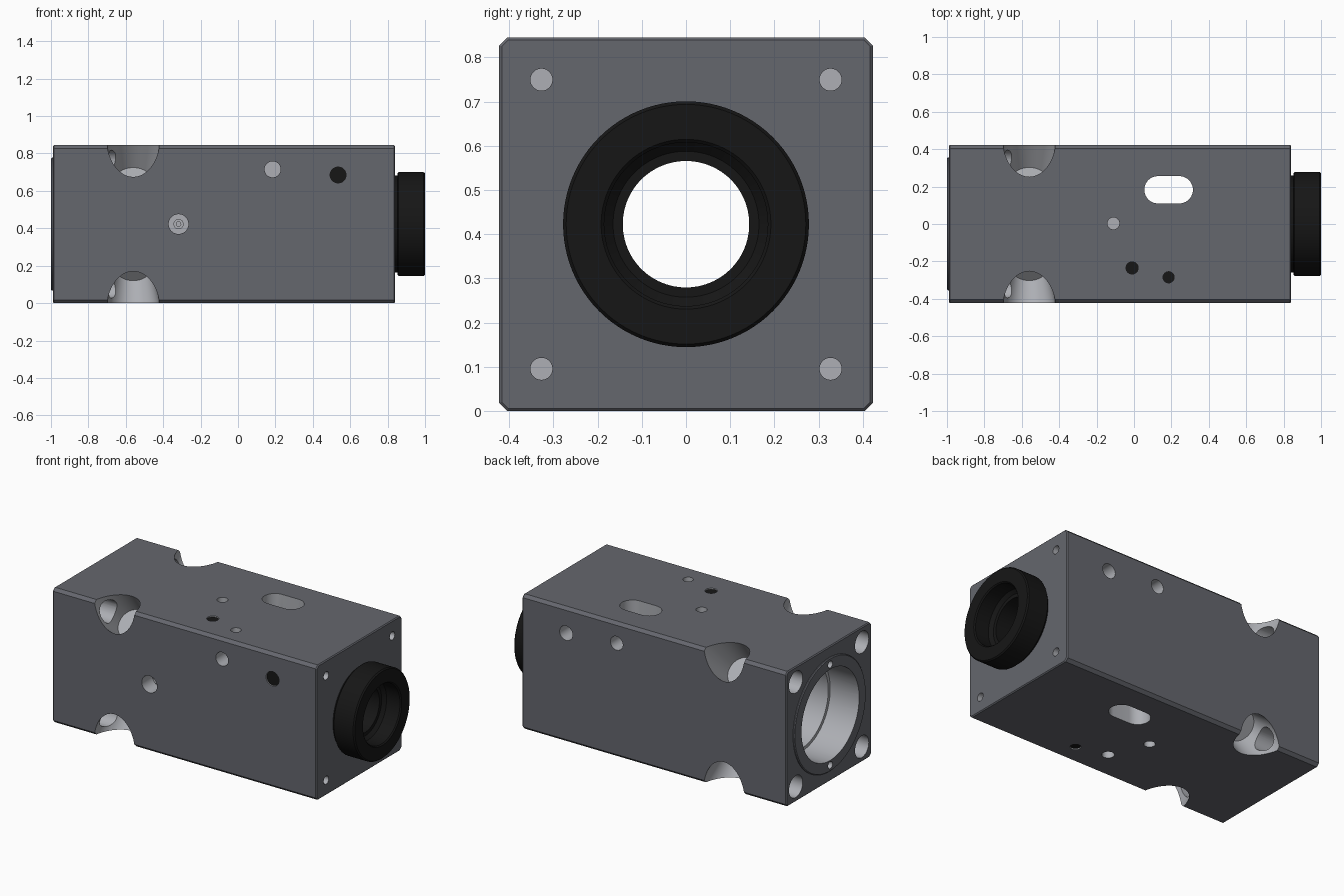
import bpy, bmesh, math
from mathutils import Vector, Matrix

if "Cube" in bpy.data.objects:
    bpy.data.objects.remove(bpy.data.objects["Cube"])

CZ = 0.4225          # height of the bore axis
H = 0.4225           # half width of the square body
X0, X1 = -0.99, 0.84


def material(name, rgb):
    m = bpy.data.materials.new(name)
    m.diffuse_color = (*rgb, 1)
    m.use_nodes = True
    m.node_tree.nodes["Principled BSDF"].inputs["Base Color"].default_value = m.diffuse_color
    return m


DARK = material("dark_anodised", (0.13, 0.135, 0.155))
BARE = material("bare_metal", (0.42, 0.43, 0.46))
BLACK = material("black", (0.008, 0.008, 0.008))


def finish(name, bm, mat):
    bmesh.ops.recalc_face_normals(bm, faces=bm.faces)
    me = bpy.data.meshes.new(name)
    bm.to_mesh(me)
    bm.free()
    me.materials.append(mat)
    ob = bpy.data.objects.new(name, me)
    bpy.context.collection.objects.link(ob)
    return ob


def rod(name, a, b, r, r2=None, mat=BARE, seg=40):
    """Cylinder or cone from point a to point b."""
    a, b = Vector(a), Vector(b)
    bm = bmesh.new()
    turn = (b - a).to_track_quat('Z', 'Y').to_matrix().to_4x4()
    bmesh.ops.create_cone(bm, cap_ends=True, segments=seg, radius1=r,
                          radius2=r if r2 is None else r2, depth=(b - a).length,
                          matrix=Matrix.Translation((a + b) / 2) @ turn)
    return finish(name, bm, mat)


def prism(name, pts, vec, mat, end_bevel=0):
    bm = bmesh.new()
    f = bm.faces.new([bm.verts.new(p) for p in pts])
    out = bmesh.ops.extrude_face_region(bm, geom=[f], use_keep_orig=True)
    bmesh.ops.translate(bm, vec=vec, verts=[v for v in out['geom'] if isinstance(v, bmesh.types.BMVert)])
    bmesh.ops.recalc_face_normals(bm, faces=bm.faces)
    if end_bevel:
        d = Vector(vec).normalized()
        ends = [e for e in bm.edges
                if abs((e.verts[0].co - e.verts[1].co).normalized().dot(d)) < 0.5]
        bmesh.ops.bevel(bm, geom=ends, offset=end_bevel, segments=1, affect='EDGES')
    return finish(name, bm, mat)


def lathe(name, prof, mat, seg=96):
    """Revolve a closed (x, radius) profile about the bore axis."""
    bm = bmesh.new()
    rings = [[bm.verts.new((x, r * math.cos(2 * math.pi * k / seg),
                            CZ + r * math.sin(2 * math.pi * k / seg)))
              for x, r in prof] for k in range(seg)]
    n = len(prof)
    for k in range(seg):
        p, q = rings[k], rings[(k + 1) % seg]
        for i in range(n):
            j = (i + 1) % n
            if prof[i][1] or prof[j][1]:
                bm.faces.new((p[i], p[j], q[j], q[i]))
    bmesh.ops.remove_doubles(bm, verts=bm.verts, dist=1e-6)
    bmesh.ops.dissolve_degenerate(bm, edges=bm.edges, dist=1e-6)
    return finish(name, bm, mat)


def combine(target, tool, op='DIFFERENCE'):
    m = target.modifiers.new("bool", 'BOOLEAN')
    m.operation, m.object, m.solver, m.material_mode = op, tool, 'EXACT', 'TRANSFER'
    bpy.context.view_layer.objects.active = target
    bpy.ops.object.modifier_apply(modifier=m.name)
    bpy.data.objects.remove(tool)


# square body with chamfered long edges
c = 0.018
corner = [(H, H - c), (H - c, H), (c - H, H), (-H, H - c),
          (-H, c - H), (c - H, -H), (H - c, -H), (H, c - H)]
body = prism("body", [(X0, y, CZ + z) for y, z in corner], (X1 - X0, 0, 0), DARK, 0.006)

# raised round land on the left end
combine(body, lathe("land", [(-0.95, 0), (-0.95, 0.355), (-0.995, 0.355),
                             (-1.0, 0.35), (-1.0, 0)], DARK), 'UNION')

# stepped main bore
combine(body, lathe("bore", [(-1.1, 0), (-1.1, 0.285), (-0.8, 0.285), (-0.8, 0.265),
                             (0.62, 0.265), (0.62, 0.2), (0.9, 0.2), (0.9, 0)], BARE))

# corner screw pockets, their screw holes, and threaded holes in the right end
s2 = math.sqrt(0.5)
for sy in (-1, 1):
    for sz in (-1, 1):
        def diag(s):
            return (-0.56, sy * (H - s * s2), CZ + sz * (H - s * s2))
        combine(body, rod("pocket", diag(-0.15), diag(0.266), 0.165, 0.096, seg=56))
        y, z = sy * 0.327, CZ + sz * 0.327
        combine(body, rod("screw_hole", (-1.1, y, z), (-0.6, y, z), 0.068))
        combine(body, rod("end_hole", (0.7, y, z), (0.9, y, z), 0.025, seg=28))

# small holes in the land
for z in (CZ - 0.315, CZ + 0.315):
    combine(body, rod("land_hole", (-1.1, 0, z), (-0.9, 0, z), 0.022, seg=24))

# slot through the body from top to bottom
slot = []
for cx, start in ((0.242, -90), (0.128, 90)):
    slot += [(cx + 0.073 * math.cos(math.radians(start + 9 * i)),
              0.183 + 0.073 * math.sin(math.radians(start + 9 * i)), -0.1) for i in range(21)]
combine(body, prism("slot", slot, (0, 0, 1.1), BARE))

# vertical holes
for x, y, r in ((-0.01, -0.235, 0.035), (0.185, -0.285, 0.03)):
    combine(body, rod("vertical_hole", (x, y, -0.1), (x, y, 1), r))
for z0, z1 in ((-0.1, 0.11), (0.735, 1)):
    combine(body, rod("centre_hole", (-0.11, 0.003, z0), (-0.11, 0.003, z1), 0.032))

# side holes
for sy in (-1, 1):
    for x, z, r in ((0.185, 0.715, 0.043), (0.535, 0.685, 0.045)):
        combine(body, rod("side_hole", (x, sy * 0.6, z), (x, sy * 0.25, z), r))
combine(body, rod("front_port", (-0.318, -0.6, CZ), (-0.318, -0.32, CZ), 0.053))

# stepped pin inside the front port
port_pin = rod("port_pin", (-0.318, -0.30, CZ), (-0.318, -0.35, CZ), 0.027)
combine(port_pin, rod("pin_hole", (-0.318, -0.32, CZ), (-0.318, -0.5, CZ), 0.012))

# black plugs
plugs = [
    rod("top_plug", (-0.01, -0.235, 0.74), (-0.01, -0.235, 0.838), 0.035, mat=BLACK),
    rod("bottom_plug", (0.185, -0.285, 0.007), (0.185, -0.285, 0.1), 0.03, mat=BLACK),
    rod("front_plug", (0.535, -0.3, 0.685), (0.535, -0.415, 0.685), 0.045, mat=BLACK),
]

# black lens ring on the right end
lens_ring = lathe("lens_ring", [
    (0.76, 0.143), (0.76, 0.2), (0.838, 0.2), (0.838, 0.26), (0.852, 0.26), (0.852, 0.271),
    (0.859, 0.278), (0.992, 0.278), (1.0, 0.271), (1.0, 0.192), (0.993, 0.185),
    (0.90, 0.185), (0.88, 0.165), (0.88, 0.143)], BLACK)

# smooth the round walls, keep corners sharp
for ob in [body, port_pin, lens_ring] + plugs:
    bpy.ops.object.select_all(action='DESELECT')
    ob.select_set(True)
    bpy.context.view_layer.objects.active = ob
    bpy.ops.object.shade_smooth_by_angle(angle=math.radians(25))
